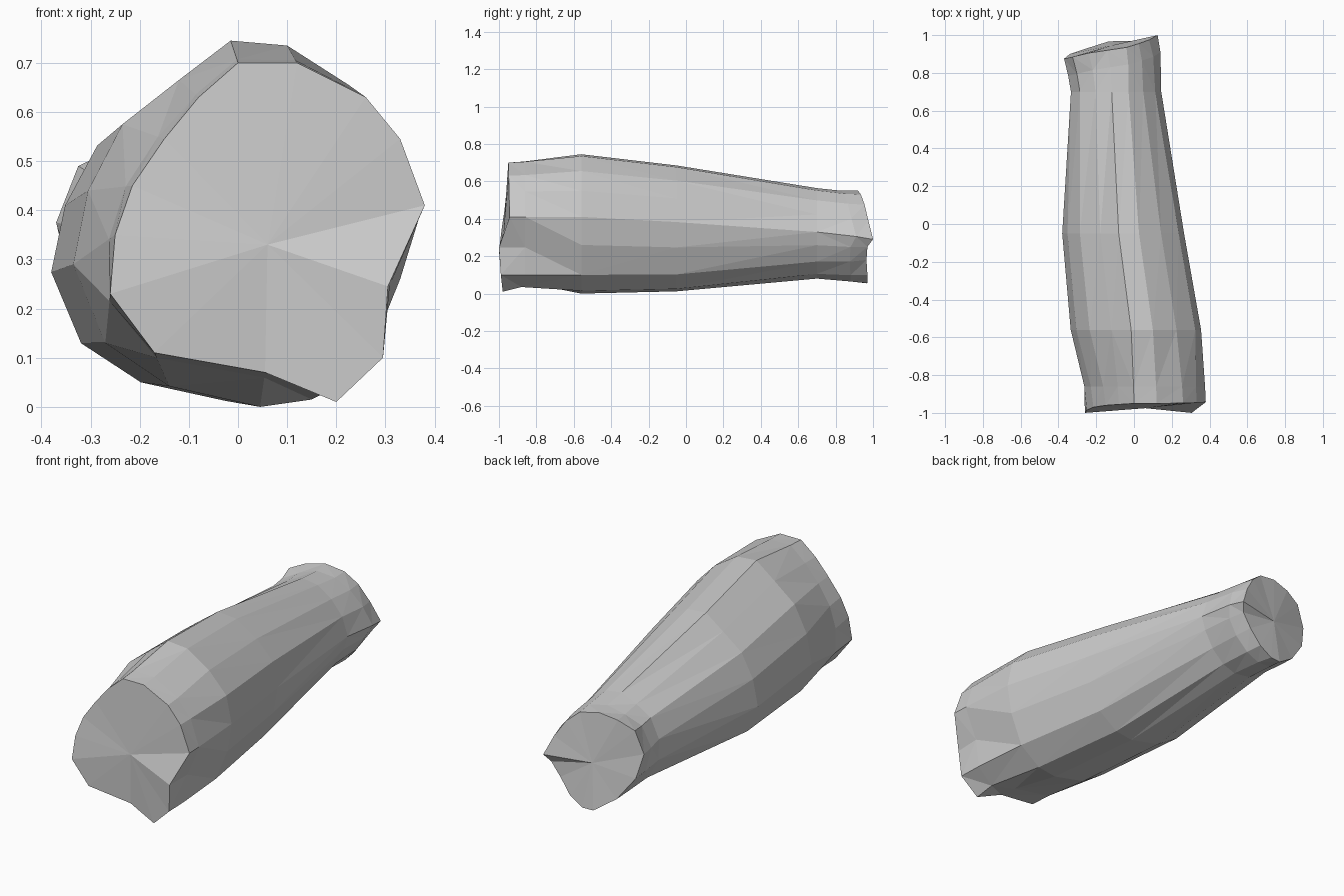
import bpy, bmesh

# Front rim (x, y, z), clockwise from the top
front = [(0.0, -.95, .70), (.12, -.95, .70), (.26, -.948, .63), (.33, -.946, .545),
         (.38, -.943, .41), (.305, -1.0, .245), (.295, -.99, .10), (.20, -.98, .01),
         (.055, -.965, .07), (-.17, -.99, .11), (-.26, -1.0, .23), (-.25, -.985, .35),
         (-.215, -.97, .45), (-.15, -.96, .545), (-.08, -.955, .63)]

# Widest cross-section (x, z), same order
body = [(-.015, .745), (.10, .735), (.225, .655), (.325, .55), (.355, .41),
        (.33, .26), (.265, .10), (.15, .015), (.045, .0), (-.14, .042),
        (-.27, .13), (-.335, .29), (-.305, .44), (-.235, .575), (-.12, .665)]

# Back rim (x, y, z), slanted
back = [(-.14, .92, .55), (-.04, .935, .53), (.025, .955, .475), (.08, .975, .39),
        (.125, 1.0, .29), (.10, .97, .25), (.05, .965, .18), (-.01, .97, .10),
        (-.08, .97, .056), (-.14, .965, .055), (-.25, .93, .13), (-.34, .90, .25),
        (-.37, .875, .375), (-.325, .885, .49), (-.24, .905, .53)]


def fitted(y, x0, x1, z0, z1):
    """Body section stretched to fit the given bounds."""
    return [(x0 + (x + .335) / .69 * (x1 - x0), y,
             z0 + z / .745 * (z1 - z0)) for x, z in body]


def mixed(ring, t, y=None):
    """Ring blended towards the back rim in x and z."""
    return [(f[0] + (b[0] - f[0]) * t, b[1] - .09 if y is None else y,
             f[2] + (b[2] - f[2]) * t) for f, b in zip(ring, back)]


# Neck just behind the front rim
neck = [(f[0] * .85 + b[0] * .15, -.86, f[2] * .85 + b[1] * .15)
        for f, b in zip(front, body)]
neck[7] = (.19, -.88, .035)

rings = [front, neck,
         [(x, -.56, z) for x, z in body],
         fitted(-.05, -.38, .265, .012, .685),
         mixed(fitted(.70, -.325, .16, .10, .575), .45, .70),
         mixed(fitted(.86, -.32, .175, .085, .55), .7),
         back]

# Loft the rings and close both ends with fans
bm = bmesh.new()
loops = [[bm.verts.new(p) for p in ring] for ring in rings]
n = len(body)
for a, b in zip(loops, loops[1:]):
    for i in range(n):
        j = (i + 1) % n
        bm.faces.new((a[i], a[j], b[j], b[i]))
for loop, centre in ((loops[0], (.06, -.975, .33)), (loops[-1], (-.12, .945, .29))):
    c = bm.verts.new(centre)
    for i in range(n):
        bm.faces.new((loop[i], loop[(i + 1) % n], c))
bmesh.ops.triangulate(bm, faces=[f for f in bm.faces if len(f.verts) == 4])
bmesh.ops.recalc_face_normals(bm, faces=bm.faces)

mesh = bpy.data.meshes.new("log")
bm.to_mesh(mesh)
bm.free()
log = bpy.data.objects.new("log", mesh)
bpy.context.collection.objects.link(log)
